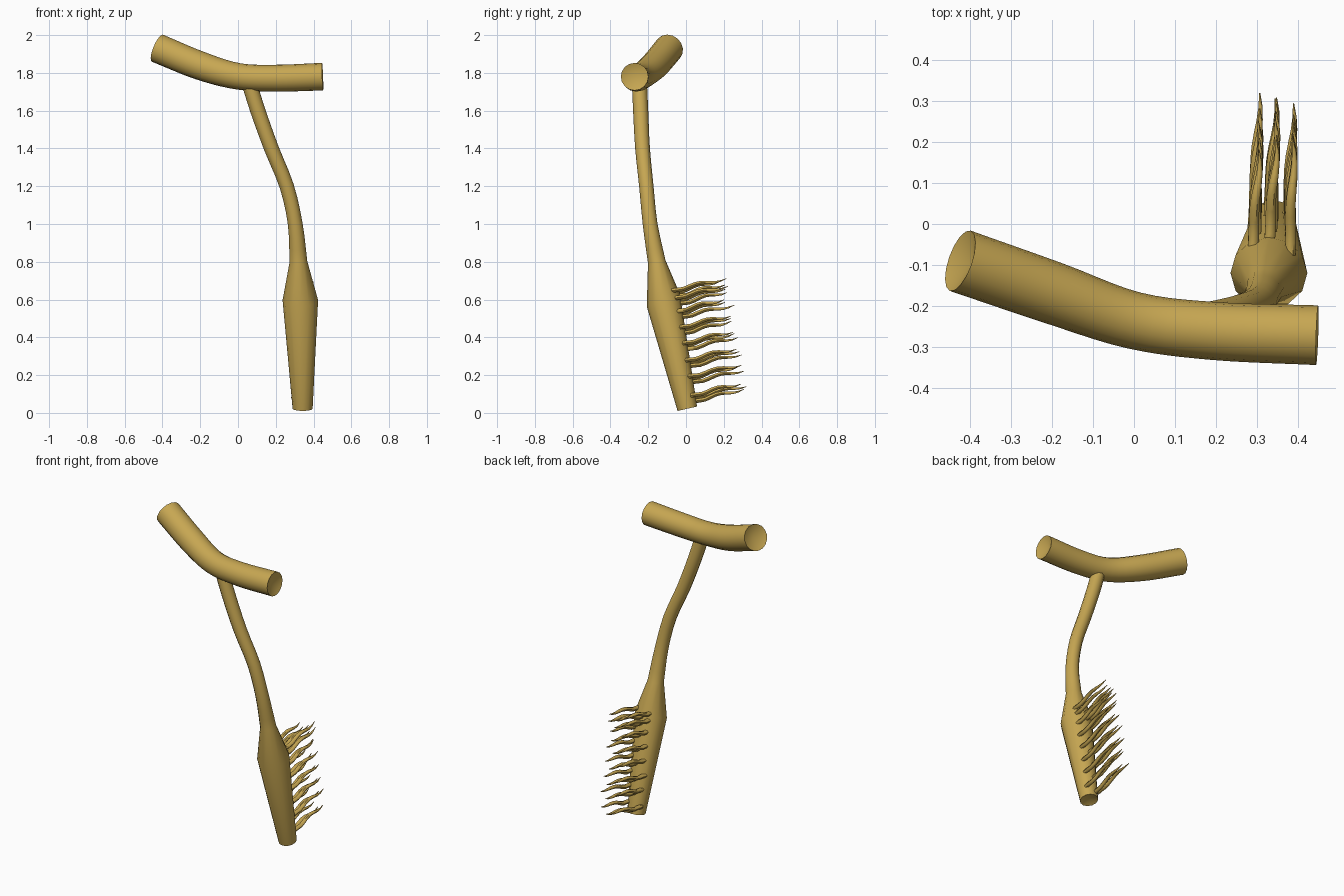
import bpy, bmesh, math, random
from mathutils import Vector

if "Cube" in bpy.data.objects:
    bpy.data.objects.remove(bpy.data.objects["Cube"])

random.seed(4)

tan = bpy.data.materials.new("tan")
tan.diffuse_color = (0.57, 0.385, 0.085, 1)
tan.use_nodes = True
tan.node_tree.nodes["Principled BSDF"].inputs["Base Color"].default_value = tan.diffuse_color


def smooth_path(pts, steps):
    """Catmull-Rom resampling of tuples (x, y, z, radius)."""
    p = [Vector(q) for q in pts]
    p = [2 * p[0] - p[1]] + p + [2 * p[-1] - p[-2]]
    out = []
    for i in range(1, len(p) - 2):
        a, b, c, d = p[i - 1:i + 3]
        for k in range(steps):
            t = k / steps
            out.append(0.5 * (2 * b + (c - a) * t + (2 * a - 5 * b + 4 * c - d) * t * t
                              + (3 * b - a - 3 * c + d) * t ** 3))
    return out + [p[-2]]


def sweep(bm, path, sides, up, dent=0.0, tilts=None):
    """Skin round rings along a path; caps are fans pushed inward by dent."""
    pos = [Vector(q[:3]) for q in path]
    rings, dirs = [], []
    for i, q in enumerate(path):
        d = (pos[min(i + 1, len(pos) - 1)] - pos[max(i - 1, 0)]).normalized()
        if tilts and i in tilts:
            d = Vector(tilts[i]).normalized()
        u = d.cross(Vector(up)).normalized()
        v = d.cross(u)
        dirs.append(d)
        rings.append([bm.verts.new(pos[i] + q[3] * (u * math.cos(a) + v * math.sin(a)))
                      for a in (2 * math.pi * k / sides for k in range(sides))])
    for r0, r1 in zip(rings, rings[1:]):
        for k in range(sides):
            n = (k + 1) % sides
            bm.faces.new((r0[k], r0[n], r1[n], r1[k]))
    for ring, c in ((rings[0], pos[0] + dirs[0] * dent), (rings[-1], pos[-1] - dirs[-1] * dent)):
        mid = bm.verts.new(c)
        for k in range(sides):
            bm.faces.new((ring[k], ring[(k + 1) % sides], mid))


def finish(bm, name, angle):
    bmesh.ops.recalc_face_normals(bm, faces=bm.faces)
    mesh = bpy.data.meshes.new(name)
    bm.to_mesh(mesh)
    bm.free()
    mesh.materials.append(tan)
    ob = bpy.data.objects.new(name, mesh)
    bpy.context.collection.objects.link(ob)
    bpy.ops.object.select_all(action='DESELECT')
    ob.select_set(True)
    bpy.context.view_layer.objects.active = ob
    bpy.ops.object.shade_smooth_by_angle(angle=math.radians(angle))


# Bent crossbar on top
bm = bmesh.new()
bar = [(-0.425, -0.09, 1.93, 0.078), (-0.2, -0.168, 1.838, 0.076), (0, -0.236, 1.782, 0.07),
       (0.2, -0.262, 1.772, 0.071), (0.448, -0.272, 1.78, 0.073)]
sweep(bm, smooth_path(bar, 5), 16, (0, 0, 1), dent=0.03)
finish(bm, "crossbar", 40)

# Curved shank widening into the brush head
bm = bmesh.new()
shank = [(0.055, -0.247, 1.76, 0.04), (0.105, -0.24, 1.6, 0.04), (0.177, -0.23, 1.4, 0.039),
         (0.258, -0.21, 1.2, 0.038), (0.303, -0.19, 1.0, 0.039), (0.32, -0.155, 0.8, 0.047)]
path = smooth_path(shank, 3)
path += [(0.33, -0.12, 0.597, 0.094), (0.342, 0.007, 0.022, 0.053)]
sweep(bm, path, 12, (0, 1, 0), dent=0.02,
      tilts={len(path) - 2: (0, 0.36, -0.92), len(path) - 1: (0, 0.22, -0.97)})
finish(bm, "handle_and_head", 50)

# Wavy bristles in three columns on the back of the head
bm = bmesh.new()
heights = [0.635, 0.595, 0.525, 0.44, 0.355, 0.265, 0.18, 0.08]
for h in heights:
    t = (0.6 - h) / 0.58
    radius = 0.09 - 0.038 * max(t, 0)
    for col, lift in ((-1, 0.0), (0, -0.018), (1, 0.012)):
        x0 = 0.335 + col * 0.042 + random.uniform(-0.006, 0.006)
        y0 = -0.12 + 0.127 * t + radius * (0.85 if col == 0 else 0.55)
        x1 = 0.348 + col * 0.042
        length = 0.285 + random.uniform(-0.03, 0.015)
        phase = random.uniform(-0.5, 0.5)
        path = []
        for k in range(10):
            s = k / 9
            w = math.sin(s * 9 + phase)
            path.append((x0 + (x1 - x0) * s + 0.006 * math.cos(s * 8 + phase) * s,
                         y0 + length * s,
                         h + lift + 0.065 * s - 0.008 * w * min(1, s * 4),
                         0.0115 * (1 - s ** 3) + 0.0015))
        sweep(bm, path, 6, (0, 0, 1))
finish(bm, "bristles", 60)
